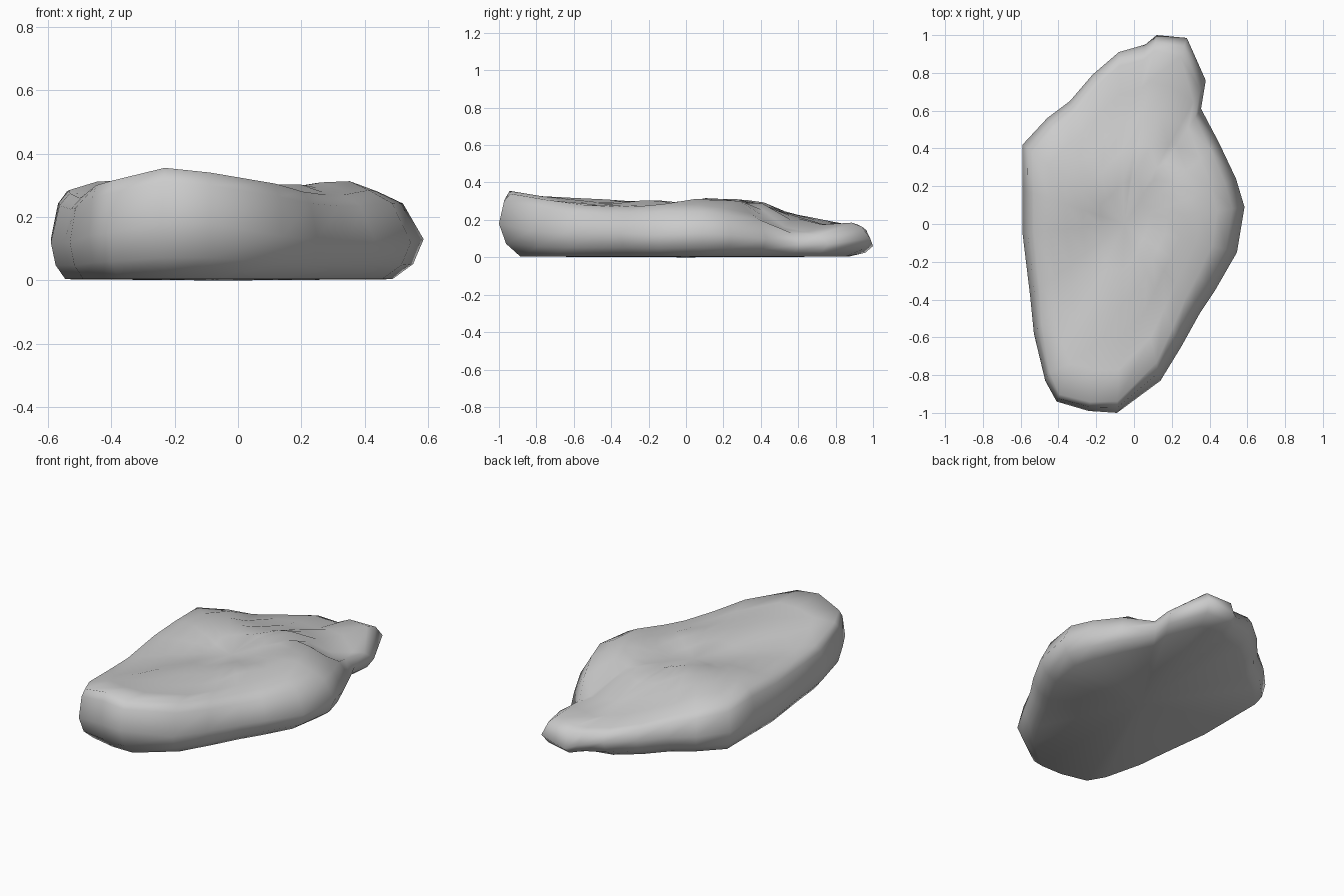
import bpy, bmesh

# Widest outline, anticlockwise: x, y, height of widest point, height of upper rim
RIM = [
    (-0.09, -1.00, 0.18, 0.34), (0.14, -0.83, 0.14, 0.305), (0.25, -0.65, 0.13, 0.28),
    (0.35, -0.47, 0.13, 0.27), (0.43, -0.35, 0.13, 0.27), (0.545, -0.15, 0.12, 0.285),
    (0.585, 0.09, 0.13, 0.28), (0.54, 0.24, 0.12, 0.265), (0.45, 0.43, 0.10, 0.235),
    (0.355, 0.61, 0.07, 0.15), (0.38, 0.76, 0.07, 0.135), (0.28, 0.985, 0.10, 0.185),
    (0.12, 1.00, 0.06, 0.175), (0.06, 0.95, 0.08, 0.16), (-0.08, 0.91, 0.12, 0.18),
    (-0.22, 0.79, 0.12, 0.195), (-0.34, 0.65, 0.12, 0.22), (-0.46, 0.56, 0.12, 0.25),
    (-0.59, 0.42, 0.13, 0.28), (-0.59, 0.18, 0.13, 0.285), (-0.59, -0.05, 0.12, 0.275),
    (-0.55, -0.38, 0.12, 0.26), (-0.53, -0.58, 0.12, 0.265), (-0.47, -0.83, 0.14, 0.30),
    (-0.41, -0.94, 0.15, 0.315), (-0.24, -0.99, 0.18, 0.355),
]
# Gentle hollows and swells on the top: x, y, height
SWELLS = [
    (-0.25, -0.7, 0.325), (-0.1, -0.45, 0.31), (-0.35, -0.2, 0.275), (-0.05, 0.0, 0.27),
    (-0.4, 0.15, 0.32), (-0.15, 0.2, 0.315), (0.15, -0.2, 0.305), (0.35, 0.1, 0.325),
    (0.33, 0.3, 0.325), (0.1, 0.35, 0.295), (-0.35, 0.35, 0.31), (-0.1, 0.55, 0.24),
    (0.2, 0.6, 0.20), (0.1, 0.8, 0.17),
]
CX, CY = -0.05, 0.0


def inset(p, s):
    return CX + (p[0] - CX) * s, CY + (p[1] - CY) * s


def rim_scale(p):
    return 0.83 - 0.10 * p[0] + 0.1 * p[1] ** 2


def top_height(x, y):
    total = weight = 0.0
    samples = SWELLS + [(*inset(p, rim_scale(p)), p[3]) for p in RIM]
    for sx, sy, sz in samples:
        w = 1 / ((x - sx) ** 2 + (y - sy) ** 2 + 0.004) ** 2
        total += w * sz
        weight += w
    return total / weight


bm = bmesh.new()


def ring(scale, height):
    return [bm.verts.new((*inset(p, scale(p)), height(p))) for p in RIM]


def bridge(a, b):
    n = len(a)
    for i in range(n):
        j = (i + 1) % n
        bm.faces.new((a[i], a[j], b[j], b[i]))


# Side wall: flat base, bulging waist and rounded shoulder
rings = [
    ring(lambda p: 0.88 - 0.06 * p[0], lambda p: 0.004),
    ring(lambda p: 0.96 - 0.02 * p[0], lambda p: p[2] * 0.4),
    ring(lambda p: 1.0, lambda p: p[2]),
    ring(lambda p: 1 - 0.45 * (1 - rim_scale(p)), lambda p: p[2] + (p[3] - p[2]) * 0.75),
    ring(rim_scale, lambda p: p[3]),
]
# Uneven top
for s in (0.82, 0.64, 0.46, 0.26):
    rings.append(ring(lambda p: s * rim_scale(p),
                      lambda p: top_height(*inset(p, s * rim_scale(p)))))
for a, b in zip(rings, rings[1:]):
    bridge(a, b)

# Close the top and the underside
for loop, z, flip in ((rings[-1], top_height(CX, CY), False), (rings[0], 0.0, True)):
    c = bm.verts.new((CX, CY, z))
    for i in range(len(loop)):
        pair = (loop[i], loop[(i + 1) % len(loop)])
        bm.faces.new((*(reversed(pair) if flip else pair), c))

bmesh.ops.recalc_face_normals(bm, faces=bm.faces)
for f in bm.faces:
    f.smooth = True
mesh = bpy.data.meshes.new("flat_rock")
bm.to_mesh(mesh)
bm.free()
rock = bpy.data.objects.new("flat_rock", mesh)
bpy.context.collection.objects.link(rock)
